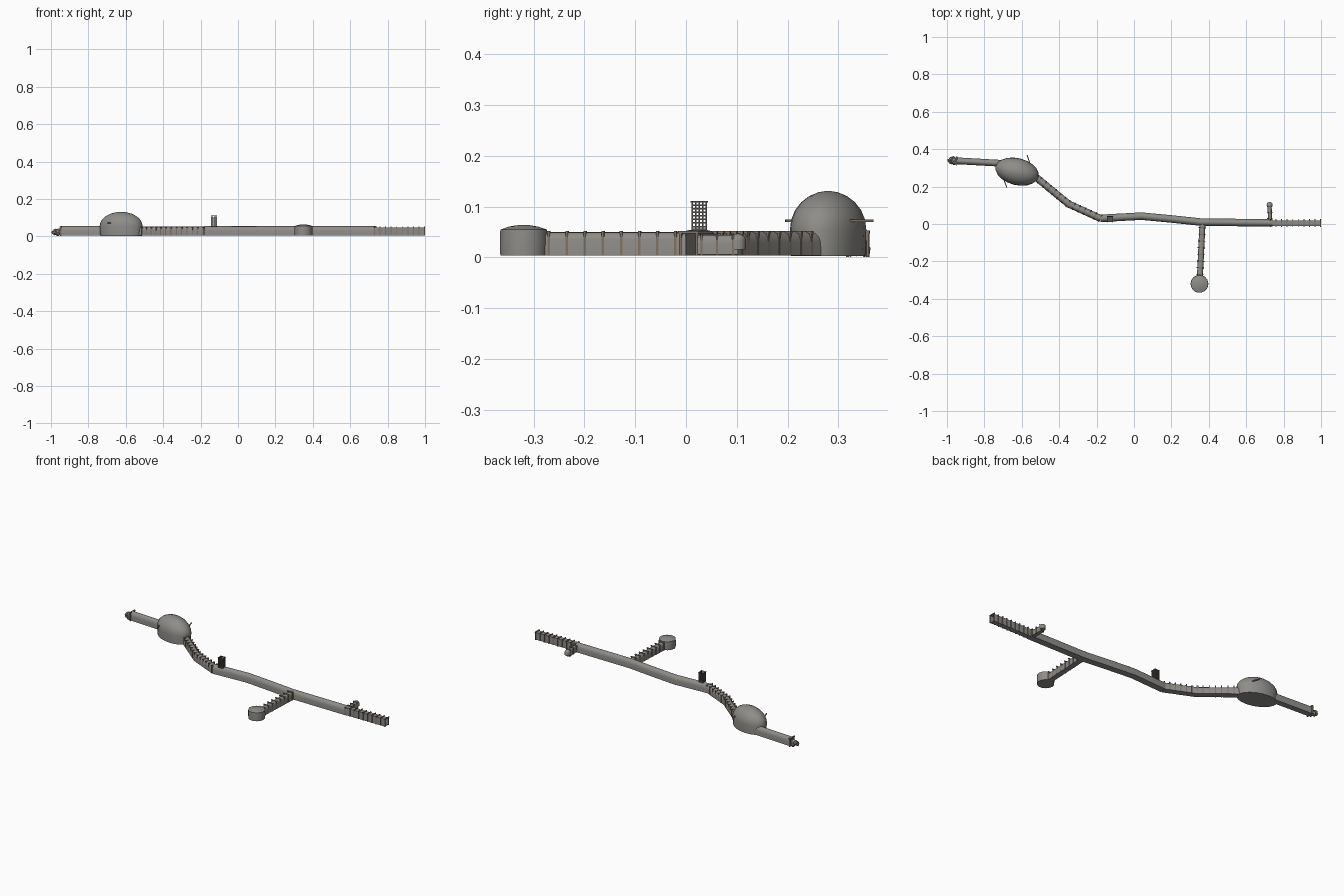
import bpy, bmesh, math, random
from mathutils import Vector, Matrix

if "Cube" in bpy.data.objects:
    bpy.data.objects.remove(bpy.data.objects["Cube"])
random.seed(4)


def material(name, rgb):
    m = bpy.data.materials.new(name)
    m.diffuse_color = (*rgb, 1)
    m.use_nodes = True
    m.node_tree.nodes["Principled BSDF"].inputs["Base Color"].default_value = m.diffuse_color
    return m


ROCK = material("rock", (0.27, 0.265, 0.245))
WOOD = material("timber", (0.22, 0.17, 0.125))
DARK = material("dark_timber", (0.10, 0.09, 0.08))


def finish(name, bm, mat, smooth=None):
    bmesh.ops.recalc_face_normals(bm, faces=bm.faces)
    me = bpy.data.meshes.new(name)
    bm.to_mesh(me)
    bm.free()
    me.materials.append(mat)
    ob = bpy.data.objects.new(name, me)
    bpy.context.collection.objects.link(ob)
    if smooth:
        bpy.ops.object.select_all(action='DESELECT')
        ob.select_set(True)
        bpy.context.view_layer.objects.active = ob
        bpy.ops.object.shade_smooth_by_angle(angle=math.radians(smooth))
    return ob


def box(bm, loc, size, rot=0.0):
    m = Matrix.Translation(loc) @ Matrix.Rotation(rot, 4, 'Z') @ Matrix.Diagonal((*size, 1))
    bmesh.ops.create_cube(bm, size=1, matrix=m)


def arch(w, base, top, wall):
    # horseshoe outline: straight walls to height "wall", rounded roof above
    pts = [(-w, base)]
    for i in range(9):
        a = math.pi * (1 - i / 8)
        pts.append((w * math.cos(a), wall + (top - wall) * math.sin(a)))
    return pts + [(w, base)]


def tunnel(name, path, profile):
    # sweep a closed outline along a plan path, ends left open
    bm = bmesh.new()
    pts = [Vector(p) for p in path]
    rings = []
    for i, p in enumerate(pts):
        d0 = (p - pts[i - 1]).normalized() if i else (pts[1] - p).normalized()
        d1 = (pts[i + 1] - p).normalized() if i < len(pts) - 1 else d0
        d = (d0 + d1).normalized()
        n = Vector((-d.y, d.x)) / max(0.5, d.dot(d0))
        rings.append([bm.verts.new((p.x + n.x * u, p.y + n.y * u, z)) for u, z in profile])
    k = len(profile)
    for a, b in zip(rings, rings[1:]):
        for j in range(k):
            bm.faces.new((a[j], a[(j + 1) % k], b[(j + 1) % k], b[j]))
    return finish(name, bm, ROCK, 40)


def timber_sets(name, path, step, w, top, t=0.005):
    # repeated post-and-cap frames along a path
    bm = bmesh.new()
    for a, b in zip(path, path[1:]):
        a, b = Vector(a), Vector(b)
        d = b - a
        rot = math.atan2(d.y, d.x)
        n = Vector((-d.y, d.x)).normalized()
        count = max(1, round(d.length / step))
        for i in range(count + 1):
            p = a + d * (i / count)
            for s in (-1, 1):
                q = p + n * s * w
                box(bm, (q.x, q.y, 0.002 + top / 2), (t, t, top - 0.004), rot)
            box(bm, (p.x, p.y, top), (t, 2 * w + 0.008, t), rot)
    return finish(name, bm, WOOD)


def chamber(name, loc, radii, outline, seg, rot=0.0):
    # revolved chamber: outline is (radius fraction, height) from floor edge to crown
    bm = bmesh.new()
    rings = []
    for r, z in outline:
        rings.append([bm.verts.new((radii[0] * r * math.cos(2 * math.pi * i / seg),
                                    radii[1] * r * math.sin(2 * math.pi * i / seg), z)) for i in range(seg)])
    for a, b in zip(rings, rings[1:]):
        for i in range(seg):
            j = (i + 1) % seg
            bm.faces.new((a[i], a[j], b[j], b[i]))
    bm.faces.new(rings[0])
    bm.faces.new(rings[-1])
    bm.transform(Matrix.Translation((*loc, 0)) @ Matrix.Rotation(rot, 4, 'Z'))
    return finish(name, bm, ROCK, 45)


def dome(base, wall, top, flare=1.0):
    # vertical wall followed by a rounded crown
    return [(flare, base), (1, wall)] + [
        (math.cos(a), wall + (top - wall) * math.sin(a))
        for a in (math.radians(15 * i) for i in range(1, 6))] + [(0.05, top)]


# main passages
main = [(0.74, 0.006), (0.36, 0.01), (0.20, 0.027), (0.04, 0.042), (-0.18, 0.03)]
bend = [(-0.18, 0.03), (-0.35, 0.107), (-0.53, 0.255)]
entry = [(-0.70, 0.324), (-0.95, 0.338)]
mine = [(0.73, 0.005), (0.997, 0.005)]
branch = [(0.366, 0.0), (0.352, -0.29)]
stub = [(0.727, 0.02), (0.725, 0.102)]
tunnel("main_tunnel", main, arch(0.02, 0.004, 0.054, 0.03))
tunnel("bend_tunnel", bend, arch(0.019, 0.004, 0.052, 0.03))
tunnel("entry_tunnel", entry, arch(0.018, 0.004, 0.054, 0.03))
tunnel("timbered_tunnel", mine, [(-0.015, 0.004), (-0.015, 0.048), (0.015, 0.048), (0.015, 0.004)])
tunnel("branch_tunnel", branch, arch(0.016, 0.004, 0.050, 0.036))
tunnel("side_stub", stub, arch(0.011, 0.006, 0.044, 0.028))

# timber supports
timber_sets("bend_supports", bend, 0.033, 0.017, 0.050)
timber_sets("timbered_supports", mine, 0.03, 0.0165, 0.050)
timber_sets("branch_supports", [(0.365, -0.02), (0.353, -0.27)], 0.034, 0.0155, 0.050)
timber_sets("stub_supports", [(0.727, 0.03), (0.725, 0.092)], 0.03, 0.011, 0.044, 0.004)

# chambers
chamber("great_cavern", (-0.625, 0.280), (0.118, 0.072), dome(0.003, 0.055, 0.131, 0.97), 20, math.radians(-14))
chamber("round_chamber", (0.350, -0.320), (0.048, 0.048),
        [(0.98, 0.004), (1.0, 0.03), (0.98, 0.055), (0.6, 0.061), (0.2, 0.064), (0.05, 0.064)], 14)
chamber("stub_end", (0.725, 0.102), (0.016, 0.016), dome(0.016, 0.034, 0.047), 12)

# beams poking through the cavern wall
bm = bmesh.new()
for x, y, z, length, deg in ((-0.562, 0.340, 0.072, 0.06, 108), (-0.690, 0.222, 0.072, 0.055, 110)):
    box(bm, (x, y, z), (length, 0.005, 0.005), math.radians(deg))
finish("cavern_beams", bm, WOOD)

# lattice shaft tower
bm = bmesh.new()
cx, cy, hw = -0.128, 0.026, 0.014
for i in range(9):
    z = 0.054 + i * 0.007
    e = 0.003 if i == 8 else 0
    for s in (-1, 1):
        box(bm, (cx + s * hw, cy, z), (0.003, 2 * hw + 0.003 + e, 0.003))
        box(bm, (cx, cy + s * hw, z), (2 * hw + 0.003 + e, 0.003, 0.003))
for u in (-1, -0.5, 0, 0.5, 1):
    for s in (-1, 1):
        box(bm, (cx + u * hw, cy + s * hw, 0.080), (0.0028, 0.0028, 0.058))
        box(bm, (cx + s * hw, cy + u * hw, 0.080), (0.0028, 0.0028, 0.058))
box(bm, (cx, cy, 0.056), (0.028, 0.028, 0.002))
finish("shaft_tower", bm, DARK)

# entrance frame and rubble at the left end
bm = bmesh.new()
box(bm, (-0.948, 0.338, 0.05), (0.008, 0.048, 0.006), -0.06)
for s in (-1, 1):
    box(bm, (-0.948, 0.338 + s * 0.02, 0.026), (0.008, 0.006, 0.05), -0.06)
finish("entrance_frame", bm, WOOD)
bm = bmesh.new()
for x, y, z, r in ((-0.962, 0.338, 0.024, 0.021), (-0.978, 0.345, 0.028, 0.014), (-0.980, 0.333, 0.022, 0.015),
                   (-0.965, 0.352, 0.014, 0.012), (-0.962, 0.325, 0.014, 0.012), (-0.988, 0.339, 0.02, 0.011)):
    res = bmesh.ops.create_icosphere(bm, subdivisions=1, radius=r, matrix=Matrix.Translation((x, y, z)))
    for v in res["verts"]:
        v.co += Vector([random.uniform(-0.15, 0.15) * r for _ in range(3)])
finish("entrance_rubble", bm, ROCK)
